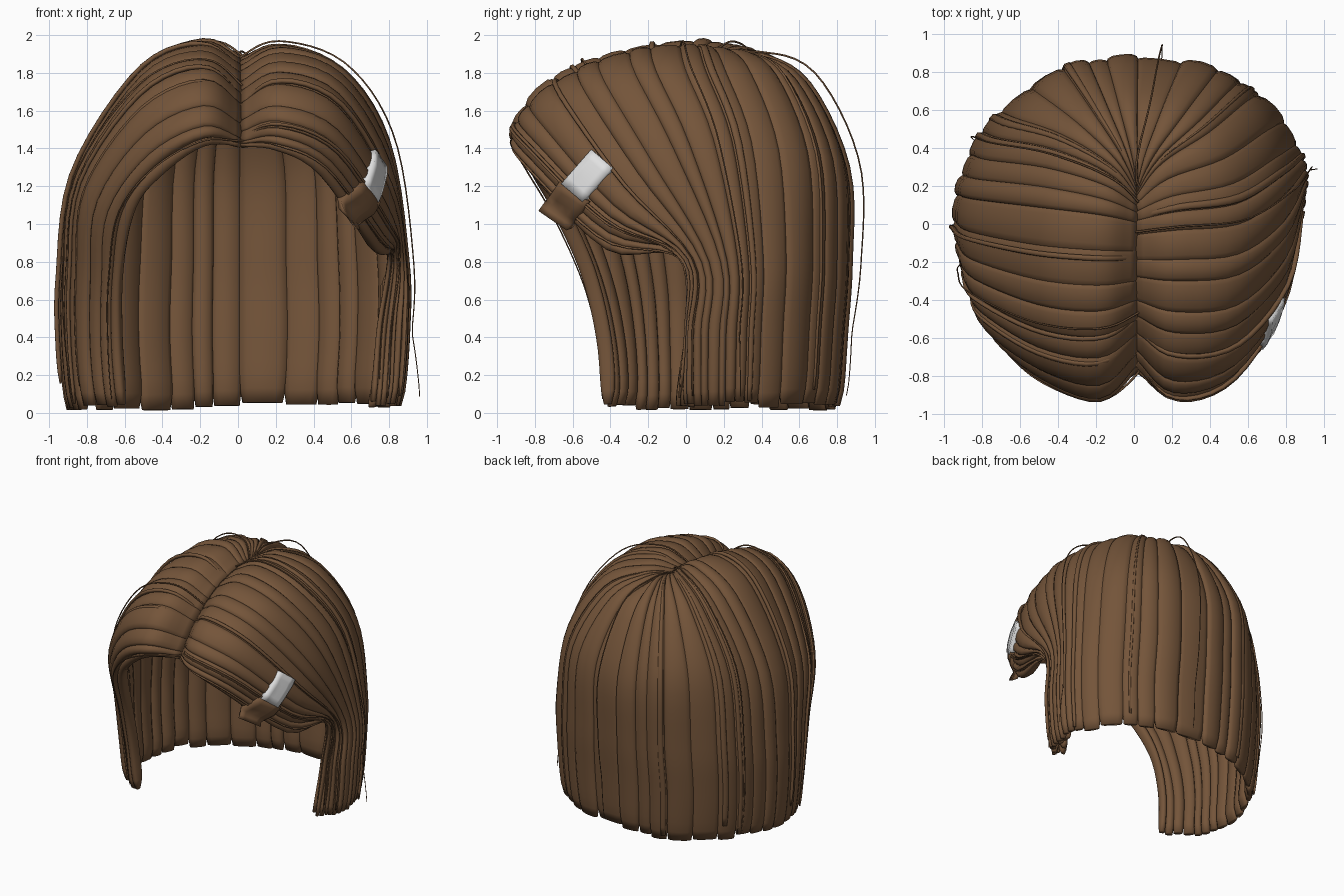
import bpy, bmesh, math, random
from mathutils import Vector

if "Cube" in bpy.data.objects:
    bpy.data.objects.remove(bpy.data.objects["Cube"])

random.seed(7)


def material(name, rgb):
    m = bpy.data.materials.new(name)
    m.diffuse_color = (*rgb, 1)
    m.use_nodes = True
    m.node_tree.nodes["Principled BSDF"].inputs["Base Color"].default_value = m.diffuse_color
    return m


BROWN = material("hair brown", (0.175, 0.09, 0.042))
WHITE = material("clip white", (0.75, 0.75, 0.75))

# Parting line, then crest and shoulder points shared by both sides, front to back
PARTING = [(0, -.78, 1.41), (0, -.45, 1.73), (0, -.05, 1.86), (0, .2, 1.87)]
ROOTS = [0, .15, .7, 1.4, 2.2, 2.7, 2.9, 3]
CREST = [(.2, -.86, 1.42), (.2, -.9, 1.53), (.2, -.67, 1.77), (.21, -.31, 1.91),
         (.2, .05, 1.95), (.15, .28, 1.915), (.09, .36, 1.89), (0, .4, 1.86)]
SHOULDER = [(.42, -.79, 1.26), (.49, -.8, 1.38), (.51, -.62, 1.63), (.52, -.28, 1.78),
            (.52, .09, 1.8), (.42, .41, 1.78), (.24, .58, 1.74), (0, .64, 1.72)]
# Temple and cheek points: the right side sweeps back, the left falls forward
BACK = [((.38, .77, 1.33), (.4, .79, .8)), ((0, .84, 1.28), (0, .85, .8))]
RIGHT_SIDE = [((.71, -.4, .86), (.78, -.02, .85)), ((.75, -.4, 1.0), (.82, 0, .83)),
              ((.77, -.31, 1.2), (.84, .05, .8)), ((.76, -.08, 1.4), (.855, .18, .8)),
              ((.75, .23, 1.43), (.85, .32, .8)), ((.63, .56, 1.38), (.7, .59, .85))]
LEFT_SIDE = [((.56, -.69, 1.08), (.63, -.54, .75)), ((.71, -.62, 1.07), (.74, -.47, .7)),
             ((.81, -.44, 1.2), (.86, -.32, .75)), ((.86, -.18, 1.26), (.935, -.1, .72)),
             ((.85, .13, 1.28), (.925, .15, .72)), ((.69, .47, 1.35), (.77, .5, .78))]


def spline(pts, t):
    """Catmull-Rom through pts, extrapolating past the ends."""
    i = max(0, min(len(pts) - 2, int(math.floor(t))))
    f = t - i
    p1, p2 = Vector(pts[i]), Vector(pts[i + 1])
    if f < 0 or f > 1:
        return p1 + (p2 - p1) * f
    p0 = Vector(pts[i - 1]) if i > 0 else p1 * 2 - p2
    p3 = Vector(pts[i + 2]) if i + 2 < len(pts) else p2 * 2 - p1
    return 0.5 * (2 * p1 + (p2 - p0) * f + (2 * p0 - 5 * p1 + 4 * p2 - p3) * f * f
                  + (3 * p1 - p0 - 3 * p2 + p3) * f ** 3)


def make_guides(side, sign):
    """One path per guide: root, crest, shoulder, temple, cheek, neck, hem."""
    guides = []
    for i, (temple, cheek) in enumerate(side + BACK):
        x, y, z = cheek
        tuck = max(0, 2 - i) * .045 if sign > 0 else 0
        hem = Vector((x * (.97 - tuck), y * (.79 if y < 0 else .94) - tuck * .4, .04 if sign > 0 else .025))
        neck = Vector(cheek).lerp(hem, .5) + Vector((.015 - tuck * .3 if x else 0, tuck * .8, 0))
        if y < 0 and sign < 0:
            neck.y = y * .84
        path = [spline(PARTING, ROOTS[i]), CREST[i], SHOULDER[i], temple, cheek, neck, hem]
        guides.append([Vector((sign * p[0] + .015, p[1], p[2])) for p in path])
        if sign > 0:
            guides[-1][1].z -= .025
    return guides


RIGHT, LEFT = make_guides(RIGHT_SIDE, 1), make_guides(LEFT_SIDE, -1)


def surface(guides, u, v):
    return spline([spline(g, v) for g in guides], u)


def normal(guides, u, v):
    du = surface(guides, u + .05, v) - surface(guides, u - .05, v)
    dv = surface(guides, u, v + .05) - surface(guides, u, v - .05)
    n = dv.cross(du) if guides is RIGHT else du.cross(dv)
    return n.normalized()


def finish(bm, name, mat):
    bmesh.ops.recalc_face_normals(bm, faces=bm.faces)
    for f in bm.faces:
        f.smooth = True
    me = bpy.data.meshes.new(name)
    bm.to_mesh(me)
    bm.free()
    me.materials.append(mat)
    bpy.context.collection.objects.link(bpy.data.objects.new(name, me))


def skin(bm, rings):
    """Join rings of points into a closed tube."""
    rings = [[bm.verts.new(p) for p in r] for r in rings]
    n = len(rings[0])
    for a, b in zip(rings, rings[1:]):
        for k in range(n):
            m = (k + 1) % n
            bm.faces.new((a[k], a[m], b[m], b[k]))
    bm.faces.new(rings[0])
    bm.faces.new(rings[-1])


def add_lock(bm, guides, uc, half, out=.03, inn=.055, lift=0., v0=0., v1=6., seg=30, sides=12):
    """Closed flattened lock that follows the guide surface."""
    rings = []
    for j in range(seg + 1):
        s = j / seg
        v = v0 + (v1 - v0) * s
        thick = min(1, .35 + s * 4)
        tip = min(1, (1 - s) / .05)
        thick *= .45 + .55 * math.sqrt(tip)
        width = half * (.82 + .18 * tip)
        n = normal(guides, uc, v)
        ring = []
        for k in range(sides):
            a = 2 * math.pi * k / sides
            c, d = math.cos(a), math.sin(a)
            c = math.copysign(abs(c) ** .7, c)
            off = (out if d > 0 else inn) * d * thick + lift * min(1, s * 5)
            ring.append(surface(guides, uc + c * width, v) + n * off)
        rings.append(ring)
    skin(bm, rings)


# Main locks and thin surface strands on each side of the parting
for side, guides in (("right", RIGHT), ("left", LEFT)):
    count = 18
    w = [random.uniform(.65, 1.4) for _ in range(count)]
    bm, u = bmesh.new(), 0.
    for x in w:
        step = 7 * x / sum(w)
        add_lock(bm, guides, u + step / 2, step * .56, out=random.uniform(.024, .036),
                 lift=random.uniform(-.008, .008), v1=6 - random.uniform(-.03, .06))
        u += step
    finish(bm, side + "_locks", BROWN)
    bm = bmesh.new()
    for _ in range(6):
        add_lock(bm, guides, random.uniform(.3, 6.2), random.uniform(.025, .06), .012, .015,
                 .027, .1, random.uniform(5.6, 6), sides=6)
    finish(bm, side + "_thin_strands", BROWN)

# Inner locks hanging behind the swept right side
bm = bmesh.new()
for i in range(4):
    add_lock(bm, RIGHT, .5 + i * .7, .35, .03, .03, -.07 - .02 * (i % 2), 3.9, 6 - .04 * i)
finish(bm, "right_inner_locks", BROWN)


# Loose stray hairs floating above the locks
def stray(name, guides, u, lift, flick=0., r=.006, n=36):
    cu = bpy.data.curves.new(name, 'CURVE')
    cu.dimensions = '3D'
    cu.bevel_depth, cu.bevel_resolution, cu.use_fill_caps = r, 1, True
    sp = cu.splines.new('POLY')
    sp.points.add(n)
    for i in range(n + 1):
        s = i / n
        off = .02 + lift * math.sin(math.pi * s) ** .7 + flick * max(0, s - .85) / .15
        p = surface(guides, u, 5.85 * s) + normal(guides, u, 5.85 * s) * off
        sp.points[i].co = (*p, 1)
        sp.points[i].radius = 1 - .6 * s
    cu.materials.append(BROWN)
    bpy.context.collection.objects.link(bpy.data.objects.new(name, cu))


stray("side_stray", RIGHT, 3.8, .04, .09)
stray("back_stray", RIGHT, 6.7, .08, .04)
stray("front_stray", LEFT, .5, .03, .02)
stray("left_stray", LEFT, 2.4, .03)
stray("left_back_stray", LEFT, 4.8, .04)

# Hair clip: plates laid on the swept front locks, white above and brown below
GRID = [(i * .04, 2 + j * .025) for i in range(90) for j in range(81)]
SPOTS = [(surface(RIGHT, u, v), u, v) for u, v in GRID]


def on_hair(y, z):
    """Point and normal of the right side that match a side position."""
    p, u, v = min(SPOTS, key=lambda s: (s[0].y - y) ** 2 + (s[0].z - z) ** 2)
    return Vector((p.x, y, z)), normal(RIGHT, u, v)


def clip(name, y0, z0, y1, z1, mat, half, out):
    ln = math.hypot(y1 - y0, z1 - z0)
    ay, az = -(z1 - z0) / ln * half, (y1 - y0) / ln * half
    rows = []
    for i in range(6):
        s = i / 5
        top, low = [], []
        for k in (-1, -.5, 0, .5, 1):
            p, n = on_hair(y0 + (y1 - y0) * s + ay * k, z0 + (z1 - z0) * s + az * k)
            top.append(p + n * out)
            low.append(p)
        rows.append(top + low[::-1])
    bm = bmesh.new()
    skin(bm, rows)
    finish(bm, name, mat)


clip("clip_band", -.675, 1.03, -.575, 1.17, BROWN, .09, .042)
clip("clip_plate", -.58, 1.165, -.43, 1.335, WHITE, .072, .05)
